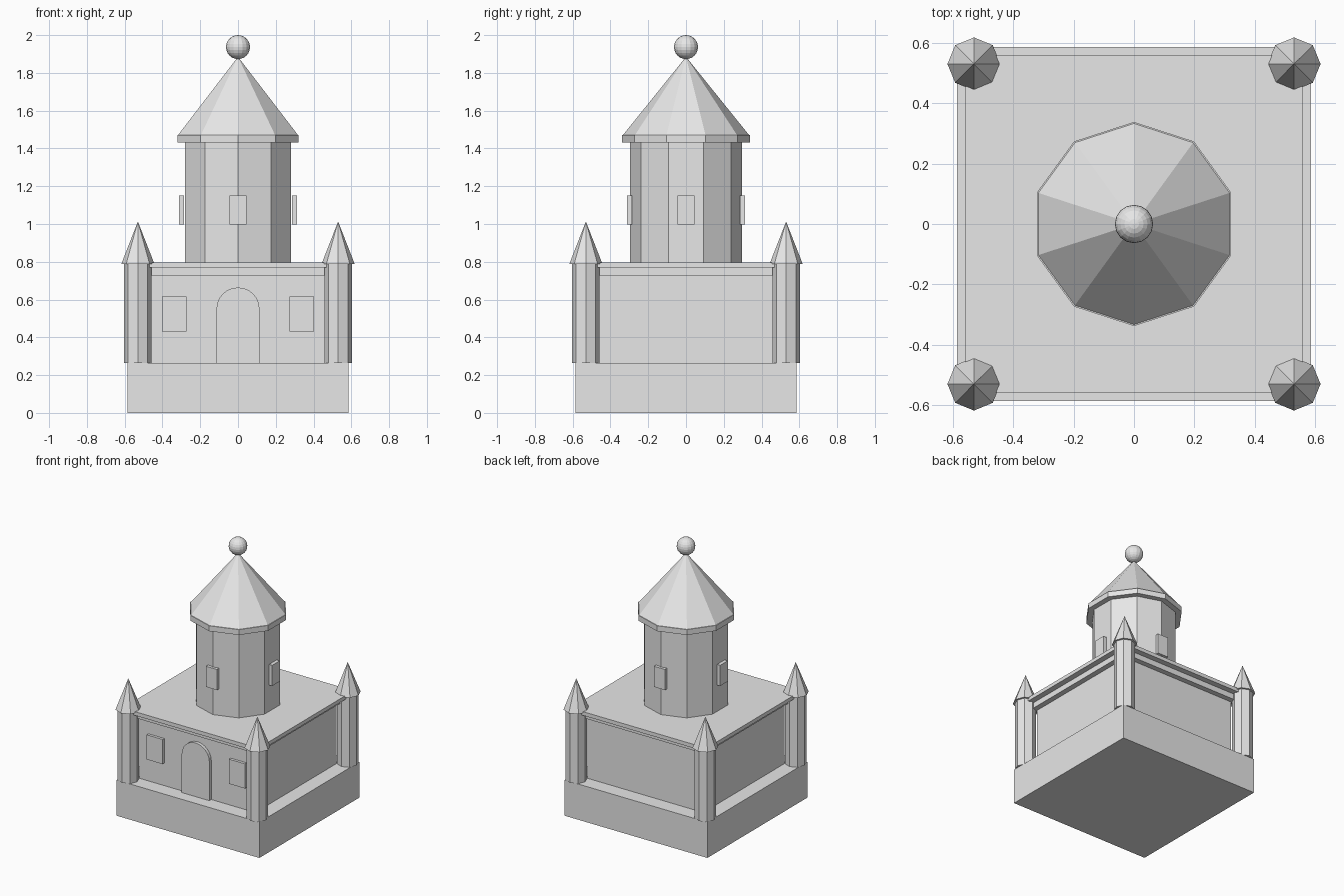
import bpy, bmesh, math

if "Cube" in bpy.data.objects:
    bpy.data.objects.remove(bpy.data.objects["Cube"])

stone = bpy.data.materials.new("grey_stone")
stone.diffuse_color = (0.8, 0.8, 0.8, 1)
stone.use_nodes = True
stone.node_tree.nodes["Principled BSDF"].inputs["Base Color"].default_value = stone.diffuse_color


def finish(name, bm):
    bmesh.ops.recalc_face_normals(bm, faces=bm.faces[:])
    mesh = bpy.data.meshes.new(name)
    bm.to_mesh(mesh)
    bm.free()
    mesh.materials.append(stone)
    obj = bpy.data.objects.new(name, mesh)
    bpy.context.collection.objects.link(obj)
    return obj


def box(name, x0, x1, y0, y1, z0, z1):
    bm = bmesh.new()
    bmesh.ops.create_cube(bm, size=1)
    for v in bm.verts:
        v.co.x = x1 if v.co.x > 0 else x0
        v.co.y = y1 if v.co.y > 0 else y0
        v.co.z = z1 if v.co.z > 0 else z0
    return finish(name, bm)


def slab(name, half, z0, z1):
    return box(name, -half, half, -half, half, z0, z1)


def ring_solid(name, sides, r0, r1, z0, z1, cx=0, cy=0):
    """Prism, or a pointed cone when r1 is 0; a corner points along +y."""
    bm = bmesh.new()

    def ring(r, z):
        return [bm.verts.new((cx + r * math.sin(2 * math.pi * i / sides),
                              cy + r * math.cos(2 * math.pi * i / sides), z))
                for i in range(sides)]
    low = ring(r0, z0)
    bm.faces.new(low)
    if r1 == 0:
        tip = bm.verts.new((cx, cy, z1))
        for i in range(sides):
            bm.faces.new((low[i], low[(i + 1) % sides], tip))
    else:
        high = ring(r1, z1)
        bm.faces.new(high)
        for i in range(sides):
            j = (i + 1) % sides
            bm.faces.new((low[i], low[j], high[j], high[i]))
    return finish(name, bm)


# Plinth, hall and stepped cornice
slab("plinth", 0.586, 0, 0.265)
slab("hall_walls", 0.475, 0.265, 0.74)
slab("lower_cornice", 0.515, 0.727, 0.769)
slab("roof_slab", 0.558, 0.769, 0.797)

# Corner turrets with pointed caps
for sx in (-1, 1):
    for sy in (-1, 1):
        ring_solid("corner_turret", 8, 0.073, 0.073, 0.265, 0.79, sx * 0.53, sy * 0.53)
        ring_solid("turret_cap", 8, 0.088, 0, 0.788, 1.013, sx * 0.53, sy * 0.53)

# Central ten-sided tower with its roof
ring_solid("tower_shaft", 10, 0.296, 0.296, 0.775, 1.435)
ring_solid("tower_eave", 10, 0.338, 0.338, 1.432, 1.472)
ring_solid("tower_roof", 10, 0.333, 0, 1.472, 1.885)

# Ball finial
bm = bmesh.new()
bmesh.ops.create_uvsphere(bm, u_segments=16, v_segments=12, radius=0.0635)
bmesh.ops.translate(bm, verts=bm.verts[:], vec=(0, 0, 1.9365))
finish("ball_finial", bm)

# Tower windows on four sides, hall windows on the front
for s in (-1, 1):
    a, b = sorted((s * 0.287, s * 0.312))
    box("tower_window_side", a, b, -0.045, 0.045, 0.997, 1.15)
    box("tower_window_front_back", -0.045, 0.045, a, b, 0.997, 1.15)
    a, b = sorted((s * 0.273, s * 0.403))
    box("hall_window", a, b, -0.495, -0.47, 0.432, 0.615)

# Arched door
bm = bmesh.new()
outline = [(-0.114, 0.265), (0.114, 0.265)]
outline += [(0.114 * math.cos(math.pi * i / 12), 0.55 + 0.114 * math.sin(math.pi * i / 12))
            for i in range(13)]
face = bm.faces.new([bm.verts.new((x, -0.498, z)) for x, z in outline])
ext = bmesh.ops.extrude_face_region(bm, geom=[face], use_keep_orig=True)
moved = [g for g in ext["geom"] if isinstance(g, bmesh.types.BMVert)]
bmesh.ops.translate(bm, verts=moved, vec=(0, 0.028, 0))
finish("arched_door", bm)
